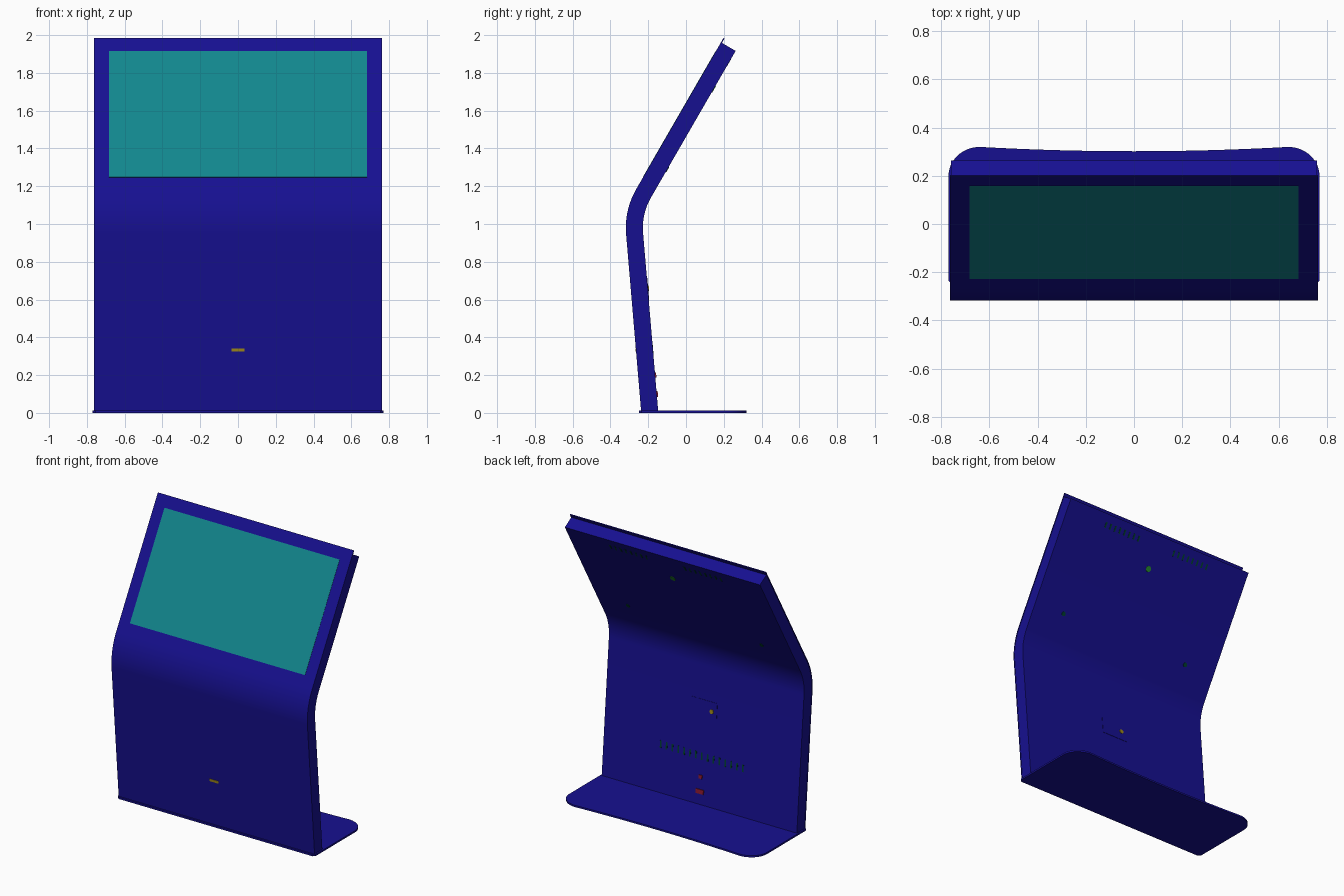
import bpy, bmesh, math
from mathutils import Vector, Matrix

if "Cube" in bpy.data.objects:
    bpy.data.objects.remove(bpy.data.objects["Cube"])


def material(name, rgb):
    m = bpy.data.materials.new(name)
    m.diffuse_color = (*rgb, 1)
    m.use_nodes = True
    m.node_tree.nodes["Principled BSDF"].inputs["Base Color"].default_value = m.diffuse_color
    return m


BLUE = material("blue_paint", (0.008, 0.005, 0.28))
TEAL = material("screen_teal", (0.006, 0.24, 0.27))
DARK = material("vent_green", (0.0, 0.05, 0.03))
YELLOW = material("yellow", (0.35, 0.25, 0.01))
GREEN = material("lock_green", (0.02, 0.25, 0.03))
RED = material("socket_red", (0.25, 0.01, 0.03))


def prism(name, pts, vec, mat):
    """Closed polygon extruded along a vector."""
    bm = bmesh.new()
    face = bm.faces.new([bm.verts.new(p) for p in pts])
    ext = bmesh.ops.extrude_face_region(bm, geom=[face])["geom"]
    bmesh.ops.translate(bm, vec=vec, verts=[v for v in ext if isinstance(v, bmesh.types.BMVert)])
    bmesh.ops.recalc_face_normals(bm, faces=bm.faces)
    me = bpy.data.meshes.new(name)
    bm.to_mesh(me)
    bm.free()
    ob = bpy.data.objects.new(name, me)
    bpy.context.collection.objects.link(ob)
    me.materials.append(mat)
    bpy.context.view_layer.objects.active = ob
    ob.select_set(True)
    bpy.ops.object.shade_smooth_by_angle(angle=math.radians(30))
    ob.select_set(False)
    return ob


# Side line of the stand in (y, z): leaning leg, bend, tilted top
LEAN, TILT, R = math.radians(-4.85), math.radians(30), 0.41
T0 = Vector((-0.317, 0.945))
CENTRE = T0 + R * Vector((math.cos(LEAN), -math.sin(LEAN)))
TOP_DIR = Vector((math.sin(TILT), math.cos(TILT)))
TOP_NRM = Vector((math.cos(TILT), -math.sin(TILT)))
LEG_DIR = Vector((math.sin(LEAN), math.cos(LEAN)))
LEG_NRM = Vector((math.cos(LEAN), -math.sin(LEAN)))
TOP_LEN = 0.924
BEND_END = CENTRE - R * TOP_NRM


def side_line(d, length):
    start = T0 + d * LEG_NRM
    pts = [start + LEG_DIR * ((0.01 - start.y) / LEG_DIR.y)]
    for i in range(17):
        a = LEAN + (TILT - LEAN) * i / 16
        pts.append(CENTRE - (R - d) * Vector((math.cos(a), -math.sin(a))))
    pts.append(BEND_END + d * TOP_NRM + TOP_DIR * length)
    return pts


def shell(name, d0, d1, half, length):
    loop = side_line(d0, length) + side_line(d1, length)[::-1]
    prism(name, [(-half, p.x, p.y) for p in loop], (2 * half, 0, 0), BLUE)


# Front sheet overhangs the main casing at the top
shell("front_sheet", 0, 0.006, 0.763, TOP_LEN)
shell("casing", 0.006, 0.09, 0.76, TOP_LEN - 0.027)


def fitting(name, upper, x, s, w, h, mat, d=0.09, proud=0.003, sides=4):
    """Rectangle or disc on the leg (s = height) or top panel (s = distance from top)."""
    direction, nrm = (TOP_DIR, TOP_NRM) if upper else (LEG_DIR, LEG_NRM)
    if upper:
        c = BEND_END + d * nrm + direction * (TOP_LEN - s)
    else:
        c = T0 + d * nrm
        c += direction * ((s - c.y) / direction.y)
    if sides == 4:
        uv = [(-w / 2, -h / 2), (w / 2, -h / 2), (w / 2, h / 2), (-w / 2, h / 2)]
    else:
        uv = [(w / 2 * math.cos(2 * math.pi * i / sides), h / 2 * math.sin(2 * math.pi * i / sides))
              for i in range(sides)]
    pts = [(x + u, c.x + direction.x * v, c.y + direction.y * v) for u, v in uv]
    prism(name, pts, Vector((0, nrm.x, nrm.y)) * proud, mat)


# Screen and small plain front marker
fitting("screen", True, 0, 0.467, 1.364, 0.77, TEAL, d=0, proud=-0.0015)
fitting("front_marker", False, 0, 0.333, 0.07, 0.018, YELLOW, d=0, proud=-0.002)

# Rear panel: vents, locks, access hatch, sockets
for side in (-1, 1):
    for i in range(8):
        fitting("top_vent_slot", True, side * (0.15 + i * 0.04), 0.1, 0.012, 0.04, DARK, proud=0.001)
    fitting("rear_screw", True, side * 0.52, 0.75, 0.03, 0.03, DARK, sides=16)
for i in range(15):
    fitting("lower_vent_slot", False, -0.32 + i * 0.0457, 0.34, 0.012, 0.05, DARK, proud=0.001)
fitting("top_lock", True, 0, 0.26, 0.04, 0.04, GREEN, sides=20)
fitting("access_hatch", False, 0, 0.66, 0.2, 0.13, BLUE, proud=0.002)
fitting("hatch_lock", False, -0.06, 0.66, 0.03, 0.03, YELLOW, proud=0.006, sides=20)
fitting("power_socket", False, 0, 0.1, 0.06, 0.03, RED, proud=0.006)
fitting("power_switch", False, 0, 0.2, 0.025, 0.025, RED, proud=0.006)

# Base plate: rounded rear corners, shallow concave rear edge
right = [(0.755, -0.25), (0.77, -0.235), (0.77, 0.2)]
right += [(0.64 + 0.13 * math.cos(a), 0.2 + 0.12 * math.sin(a))
          for a in (math.pi / 2 * i / 12 for i in range(1, 13))]
rear = [(x, 0.302 + 0.018 * (x / 0.64) ** 2) for x in (0.64 - 0.08 * i for i in range(1, 16))]
outline = right + rear + [(-x, y) for x, y in reversed(right)]
prism("base_plate", [(x, y, 0) for x, y in outline], (0, 0, 0.012), BLUE)
